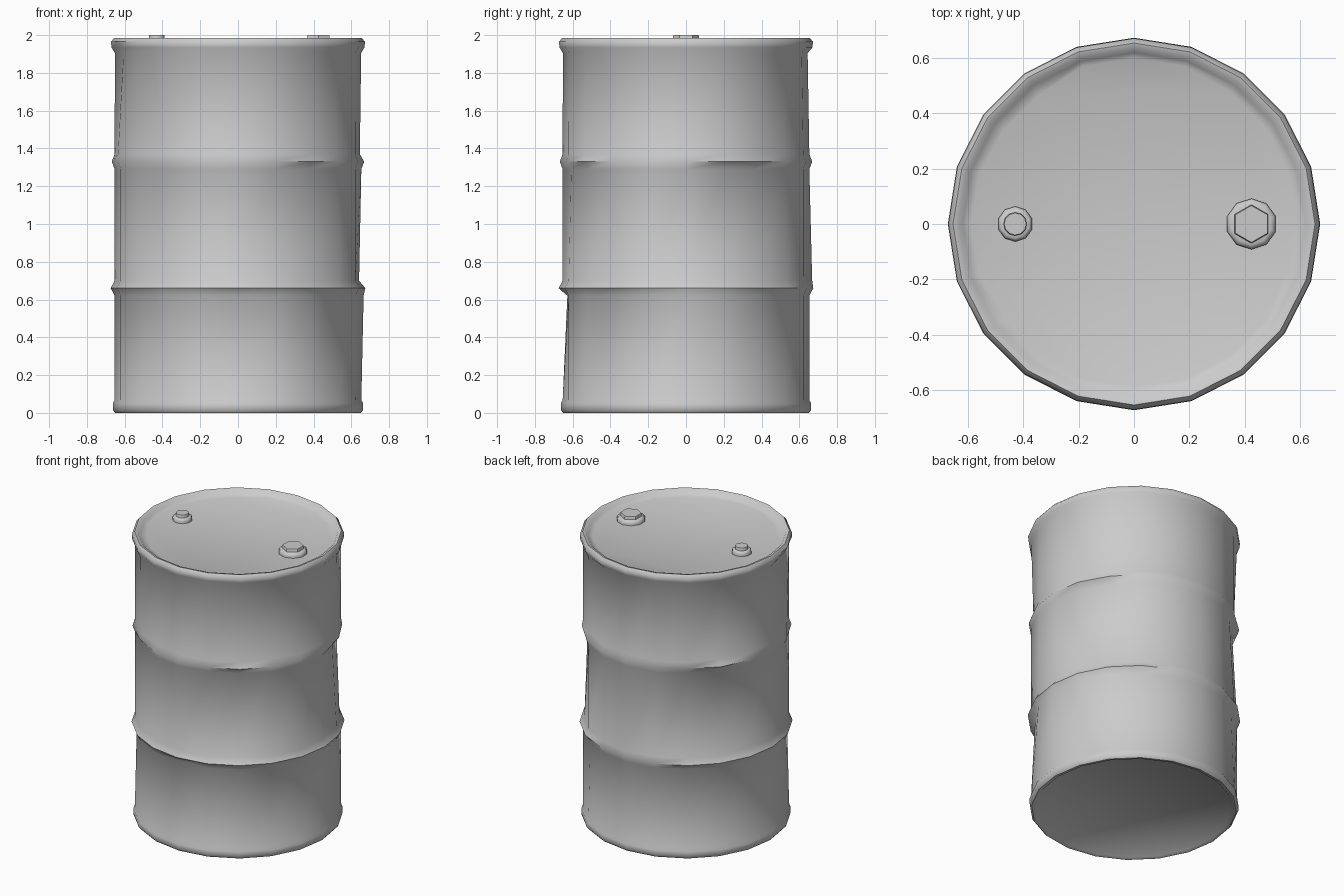
import bpy, bmesh, math

if "Cube" in bpy.data.objects:
    bpy.data.objects.remove(bpy.data.objects["Cube"])

SIDES = 20


def lathe(name, profile, sides, centre=(0, 0), phase=0.0, offsets=None, angle=50):
    """Spin (radius, z) points around z, cap both ends; offsets = {(row, col): dr}."""
    offsets = offsets or {}
    bm = bmesh.new()
    rows = []
    for i, (r, z) in enumerate(profile):
        ring = []
        for j in range(sides):
            a = 2 * math.pi * j / sides + phase
            rr = r + offsets.get((i, j), 0)
            ring.append(bm.verts.new((centre[0] + rr * math.cos(a),
                                      centre[1] + rr * math.sin(a), z)))
        rows.append(ring)
    for a, b in zip(rows, rows[1:]):
        for j in range(sides):
            k = (j + 1) % sides
            bm.faces.new((a[j], a[k], b[k], b[j]))
    bm.faces.new(rows[0][::-1])
    bm.faces.new(rows[-1])
    bmesh.ops.recalc_face_normals(bm, faces=bm.faces)
    me = bpy.data.meshes.new(name)
    bm.to_mesh(me)
    bm.free()
    ob = bpy.data.objects.new(name, me)
    bpy.context.collection.objects.link(ob)
    bpy.ops.object.select_all(action='DESELECT')
    ob.select_set(True)
    bpy.context.view_layer.objects.active = ob
    bpy.ops.object.shade_smooth_by_angle(angle=math.radians(angle))
    return ob


# Barrel: recessed base, bottom rim, two hoops, top rim, recessed lid
profile = [
    (0.61, 0.02), (0.625, 0.005), (0.65, 0.0), (0.663, 0.015), (0.663, 0.05),
    (0.653, 0.068),
    (0.653, 0.62), (0.674, 0.66), (0.653, 0.70),
    (0.653, 1.29), (0.668, 1.33), (0.653, 1.37),
    (0.652, 1.905), (0.670, 1.935), (0.672, 1.965), (0.655, 1.985),
    (0.635, 1.98), (0.62, 1.962), (0.59, 1.95),
]

# Dents: (row, first column, last column, radius change), columns are 18 degrees
dents = [
    (9, 1, 2, -0.03), (9, 7, 8, -0.03), (9, 13, 13, -0.025), (9, 16, 17, -0.015),
    (10, 2, 2, -0.008), (10, 7, 7, -0.012), (10, 13, 13, -0.01),
    (11, 0, 0, -0.008), (11, 3, 3, -0.012), (11, 8, 8, -0.02),
    (11, 11, 11, 0.015), (11, 14, 14, -0.012), (11, 18, 18, -0.015),
    (6, 15, 15, -0.025), (6, 18, 18, -0.025), (6, 0, 0, 0.012),
    (6, 3, 3, -0.012), (6, 7, 7, -0.02), (6, 12, 12, -0.012),
    (8, 0, 0, -0.012), (8, 2, 2, -0.01), (8, 5, 5, 0.015),
    (8, 9, 9, -0.018), (8, 14, 14, -0.01), (8, 17, 17, -0.018),
    (12, 4, 5, -0.008), (12, 11, 11, -0.015), (13, 11, 11, -0.012),
    (18, 4, 6, 0.01), (18, 7, 8, -0.01), (18, 12, 13, -0.015), (18, 19, 20, -0.01),
]
offsets = {(r, c % SIDES): d for r, a, b, d in dents for c in range(a, b + 1)}
lathe("barrel", profile, SIDES, offsets=offsets)

# Bungs on the lid: rounded flange with a plug in its middle
for name, x, r, plug_r, plug_sides in (("large_bung", 0.425, 0.092, 0.07, 6),
                                       ("small_bung", -0.43, 0.064, 0.042, 12)):
    lathe(name + "_flange", [(r, 1.945), (r, 1.962), (r * 0.93, 1.975),
                             (r * 0.8, 1.98)], 10, (x, 0), math.pi / 10)
    lathe(name + "_plug", [(plug_r, 1.95), (plug_r, 1.995), (plug_r * 0.95, 2.0)],
          plug_sides, (x, 0), math.pi / 6, angle=35)
